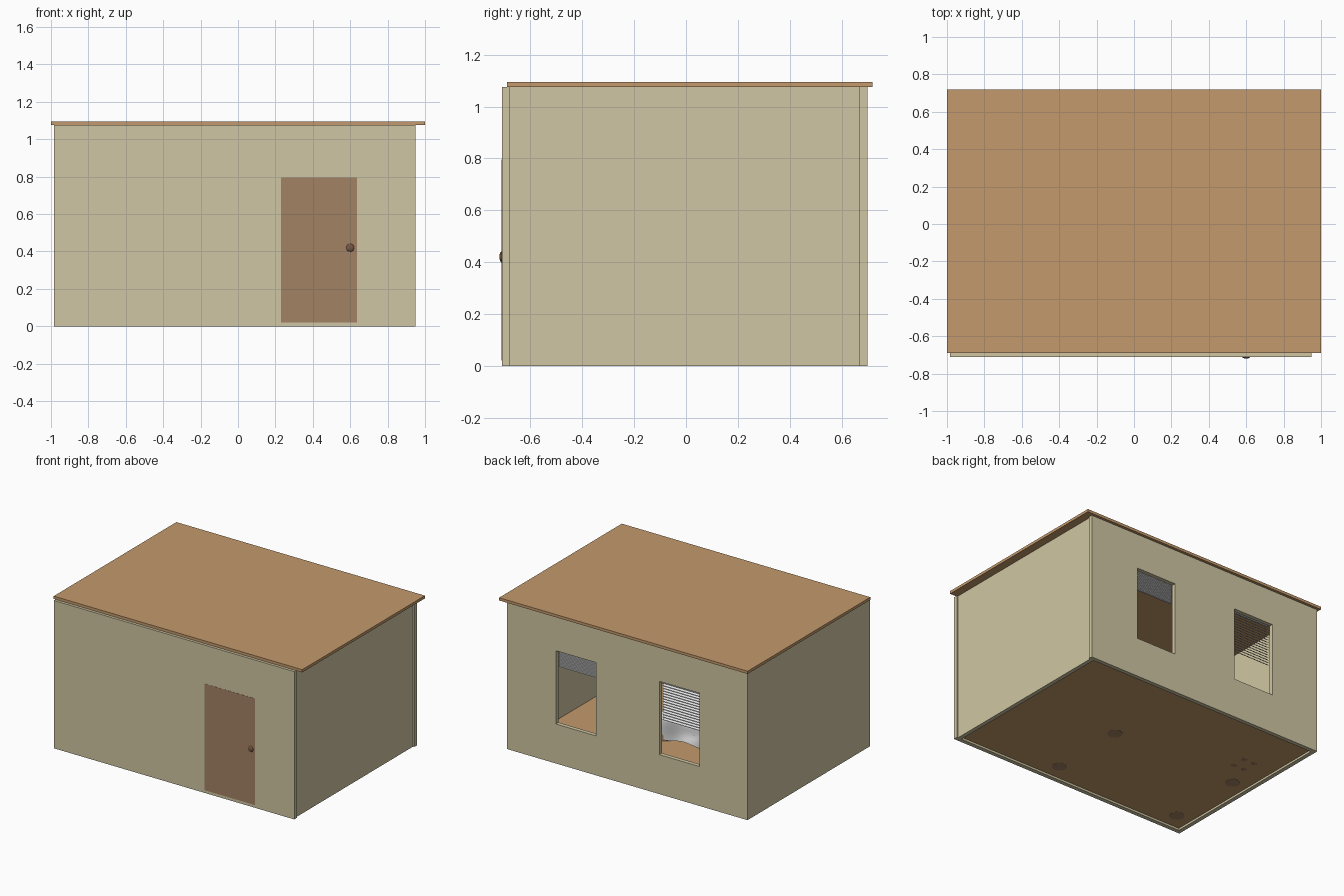
import bpy
import bmesh
import math
from mathutils import Vector

if "Cube" in bpy.data.objects:
    bpy.data.objects.remove(bpy.data.objects["Cube"])


def material(name, rgb):
    """Flat colour from 0-255 display values."""
    lin = [((c / 255 + 0.055) / 1.055) ** 2.4 for c in rgb]
    m = bpy.data.materials.new(name)
    m.use_nodes = True
    m.diffuse_color = (*lin, 1)
    m.node_tree.nodes["Principled BSDF"].inputs["Base Color"].default_value = (*lin, 1)
    return m


PLASTER = material("cream plaster", (208, 198, 163))
TIMBER = material("tan timber", (196, 154, 108))
DOOR = material("brown door", (162, 130, 100))
KNOB = material("dark knob", (120, 88, 66))
WHITE = material("white fabric", (235, 235, 235))


def finish(name, bm, mat):
    mesh = bpy.data.meshes.new(name)
    bm.to_mesh(mesh)
    bm.free()
    mesh.materials.append(mat)
    obj = bpy.data.objects.new(name, mesh)
    bpy.context.scene.collection.objects.link(obj)
    return obj


def add_box(bm, x, y, z):
    verts = bmesh.ops.create_cube(bm, size=1)["verts"]
    for v in verts:
        v.co = Vector([(r[0] + r[1]) / 2 + c * (r[1] - r[0]) for r, c in zip((x, y, z), v.co)])
    return verts


def box(name, mat, x, y, z):
    bm = bmesh.new()
    add_box(bm, x, y, z)
    return finish(name, bm, mat)


def cut(target, x, y, z):
    """Cut a rectangular opening and drop the cutter."""
    cutter = box("cutter", PLASTER, x, y, z)
    cutter.hide_render = True
    mod = target.modifiers.new("opening", 'BOOLEAN')
    mod.object = cutter
    mod.solver = 'EXACT'
    bpy.context.view_layer.objects.active = target
    bpy.ops.object.modifier_apply(modifier=mod.name)
    bpy.data.objects.remove(cutter)


# Shell
WALL_Z = (0, 1.075)
DOOR_X, DOOR_Z = (0.23, 0.635), (0.02, 0.795)
WINDOWS = {"left": (0.235, 0.557), "right": (-0.60, -0.275)}
front = box("front_wall", PLASTER, (-0.985, 0.95), (-0.71, -0.68), WALL_Z)
back = box("back_wall", PLASTER, (-0.985, 0.95), (0.67, 0.70), WALL_Z)
box("left_wall", PLASTER, (0.91, 0.94), (-0.68, 0.67), WALL_Z)
box("right_wall", PLASTER, (-0.985, -0.955), (-0.68, 0.67), WALL_Z)
box("floor", TIMBER, (-0.955, 0.91), (-0.68, 0.67), (0.015, 0.025))
box("roof", TIMBER, (-1, 1), (-0.69, 0.72), (1.075, 1.095))
cut(front, DOOR_X, (-0.8, -0.6), DOOR_Z)
for span in WINDOWS.values():
    cut(back, span, (0.6, 0.8), (0.287, 0.82))

# Door and knob
box("door", DOOR, DOOR_X, (-0.711, -0.678), DOOR_Z)
bm = bmesh.new()
bmesh.ops.create_uvsphere(bm, u_segments=12, v_segments=8, radius=0.022)
for v in bm.verts:
    v.co = Vector((0.6 + v.co.x, -0.71 + v.co.y * 0.45, 0.42 + v.co.z))
finish("door_knob", bm, KNOB)


# Window blinds made of tilted slats
def blind(name, span, bottom, count):
    bm = bmesh.new()
    top = 0.83
    add_box(bm, span, (0.64, 0.665), (top, top + 0.02))
    step = (top - bottom) / count
    for i in range(count):
        z = top - (i + 0.5) * step
        verts = add_box(bm, span, (0.642, 0.663), (z - 0.002, z + 0.002))
        for v in verts:
            v.co.z -= (v.co.y - 0.652) * step / 0.03
    finish(name, bm, WHITE)


blind("left_blind", WINDOWS["left"], 0.69, 24)
blind("right_blind", WINDOWS["right"], 0.525, 16)

# Bed frame on round legs
BED_X, BED_Y = (-0.9, 0.21), (-0.62, 0.05)
bm = bmesh.new()
add_box(bm, BED_X, BED_Y, (0.08, 0.13))
add_box(bm, (-0.93, -0.9), BED_Y, (0.03, 0.36))
for x in (-0.84, 0.167):
    for y in (-0.563, 0.005):
        leg = bmesh.ops.create_cone(bm, cap_ends=True, segments=16, radius1=0.05,
                                    radius2=0.05, depth=0.07)["verts"]
        bmesh.ops.translate(bm, verts=leg, vec=(x, y, 0.049))
finish("bed_frame", bm, DOOR)
box("mattress", WHITE, (-0.89, 0.2), (-0.61, 0.04), (0.13, 0.19))

# Rumpled blanket draped over the sides
bm = bmesh.new()
bmesh.ops.create_grid(bm, x_segments=40, y_segments=36, size=0.5)
for v in bm.verts:
    x, y = v.co.x * 1.06 - 0.17, v.co.y - 0.285
    over_x = max(0, x - 0.21)
    over_y = max(0, abs(y + 0.285) - 0.34)
    fold = 0.5 * math.sin(23 * x + 9 * y) + 0.5 * math.sin(31 * y - 14 * x)
    side = 1 if y > -0.285 else -1
    px = min(x, 0.215) + (0.012 * fold if over_x else 0)
    py = -0.285 + side * min(abs(y + 0.285), 0.345)
    if over_y:
        py += side * 0.012 * fold
    v.co = (px, py, 0.215 + 0.02 * fold - max(over_x, over_y))
blanket = finish("blanket", bm, WHITE)

# Pillow
bm = bmesh.new()
bmesh.ops.create_uvsphere(bm, u_segments=20, v_segments=12, radius=1)
for v in bm.verts:
    sx, sy = (math.copysign(abs(c) ** 0.6, c) for c in v.co.xy)
    v.co = (-0.77 + 0.1 * sx, -0.285 + 0.2 * sy, 0.23 + 0.04 * v.co.z)
pillow = finish("pillow", bm, WHITE)

for obj in (blanket, pillow):
    for face in obj.data.polygons:
        face.use_smooth = True

# Small bedside table
bm = bmesh.new()
add_box(bm, (-0.82, -0.67), (0.15, 0.32), (0.2, 0.22))
for x in (-0.785, -0.703):
    for y in (0.184, 0.284):
        add_box(bm, (x - 0.015, x + 0.015), (y - 0.015, y + 0.015), (0.014, 0.2))
finish("bedside_table", bm, DOOR)
